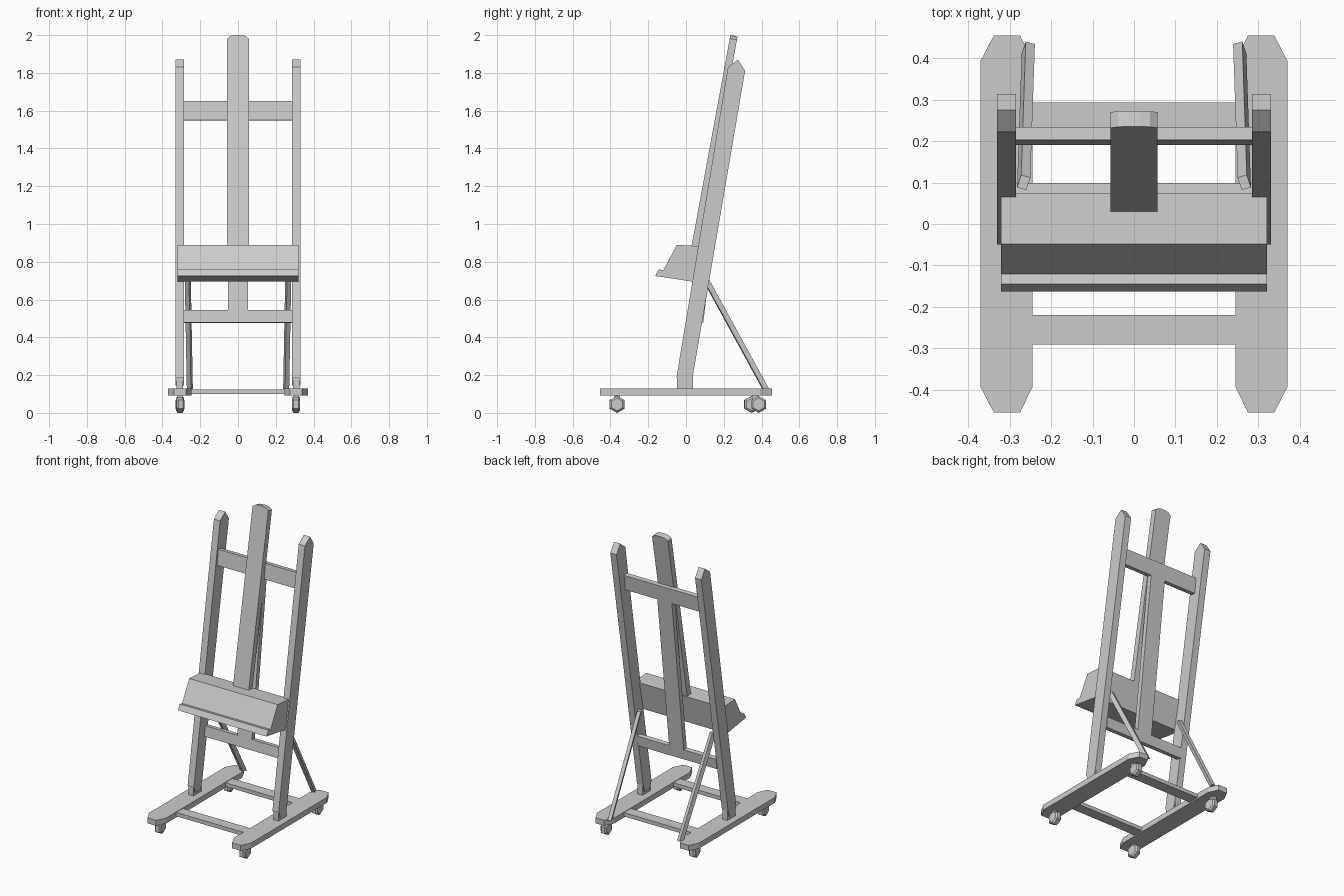
import bpy, bmesh, math
from mathutils import Vector, Matrix

if "Cube" in bpy.data.objects:
    bpy.data.objects.remove(bpy.data.objects["Cube"])


def finish(name, bm, mirror=False):
    bmesh.ops.recalc_face_normals(bm, faces=bm.faces)
    me = bpy.data.meshes.new(name)
    bm.to_mesh(me)
    bm.free()
    ob = bpy.data.objects.new(name, me)
    bpy.context.collection.objects.link(ob)
    if mirror:
        ob.modifiers.new("Mirror", 'MIRROR')
    return ob


def prism(name, pts, offset, mirror=False):
    """Solid made by sweeping a flat polygon along an offset vector."""
    bm = bmesh.new()
    face = bm.faces.new([bm.verts.new(p) for p in pts])
    res = bmesh.ops.extrude_face_region(bm, geom=[face], use_keep_orig=True)
    verts = [g for g in res["geom"] if isinstance(g, bmesh.types.BMVert)]
    bmesh.ops.translate(bm, verts=verts, vec=Vector(offset))
    return finish(name, bm, mirror)


def side_profile(name, yz, x0, x1, mirror=False):
    return prism(name, [(x0, y, z) for y, z in yz], (x1 - x0, 0, 0), mirror)


def box(name, x, y, z, mirror=False):
    yz = [(y[0], z[0]), (y[1], z[0]), (y[1], z[1]), (y[0], z[1])]
    return side_profile(name, yz, x[0], x[1], mirror)


# Base skids with clipped ends, and the bars joining them
skid = [(.275, -.455), (.338, -.455), (.37, -.393), (.37, .393),
        (.338, .455), (.275, .455), (.245, .393), (.245, -.393)]
prism("base_skid", [(x, y, .092) for x, y in skid], (0, 0, .036), True)
box("base_front_bar", (-.25, .25), (-.29, -.22), (.1, .125))
box("base_rear_bar", (-.25, .25), (.22, .293), (.1, .125))

# Leaning side posts with pointed tops, and their foot brackets
post = [(-.05, .19), (-.03, .145), (.02, .145), (.037, .2),
        (.313, 1.812), (.275, 1.87), (.222, 1.83)]
side_profile("side_post", post, .285, .33, True)
box("post_bracket", (.29, .326), (-.048, .037), (.125, .198), True)


# Rear frame: two rails and a centre board in one leaning plane
def rear_board(name, x, z0, z1):
    front = lambda z: .203 - .122 * (1.65 - z)
    yz = [(front(z0), z0), (front(z1), z1), (front(z1) + .031, z1 - .003),
          (front(z0) + .031, z0 - .003)]
    side_profile(name, yz, -x, x)


rear_board("upper_rail", .287, 1.55, 1.65)
rear_board("lower_rail", .287, .478, .545)
rear_board("centre_board", .053, .52, 1.62)

# Front mast with rounded top
outline = [(-.057, .82), (.057, .82), (.057, 1.982), (.038, 1.996),
           (.015, 2), (-.015, 2), (-.038, 1.996), (-.057, 1.982)]
prism("mast", [(x, .235 - .184 * (2 - z), z) for x, z in outline], (0, .038, -.007))

# Canvas tray with front lip
tray = [(-.163, .725), (-.145, .76), (-.12, .755), (-.048, .89),
        (.075, .882), (.035, .695)]
side_profile("canvas_tray", tray, -.321, .321)

# Diagonal rear braces, slightly twisted
ring = [(-.016, .012), (.006, .018), (.016, -.012), (-.006, -.018)]
foot = Vector((.255, .422, .126))
prism("rear_brace", [foot + Vector((x, y, 0)) for x, y in ring],
      Vector((.266, .1, .715)) - foot, True)

# Six-sided caster wheels with stems
for name, x, y, stem_y, turn in (
        ("front_left", -.307, -.365, -.365, 5), ("front_right", .307, -.365, -.365, 0),
        ("rear_left", -.307, .348, .365, 5), ("rear_right", .307, .385, .365, 0)):
    bm = bmesh.new()
    for x0, x1, r0, r1 in ((-.021, -.012, .034, .045), (-.012, .012, .045, .045),
                           (.012, .021, .045, .034)):
        rings = [[bm.verts.new((px, r * math.sin(i * math.pi / 3), r * math.cos(i * math.pi / 3)))
                  for i in range(6)] for px, r in ((x0, r0), (x1, r1))]
        for i in range(6):
            j = (i + 1) % 6
            bm.faces.new((rings[0][i], rings[0][j], rings[1][j], rings[1][i]))
        if x0 == -.021:
            bm.faces.new(rings[0])
        if x1 == .021:
            bm.faces.new(rings[1])
    bmesh.ops.remove_doubles(bm, verts=bm.verts, dist=.0005)
    wheel = finish(name + "_wheel", bm)
    wheel.matrix_world = Matrix.Translation((x, y, .045)) @ Matrix.Rotation(math.radians(turn), 4, 'Z')
    box(name + "_stem", (x - .013, x + .013), (stem_y - .015, stem_y + .015), (.06, .095))
